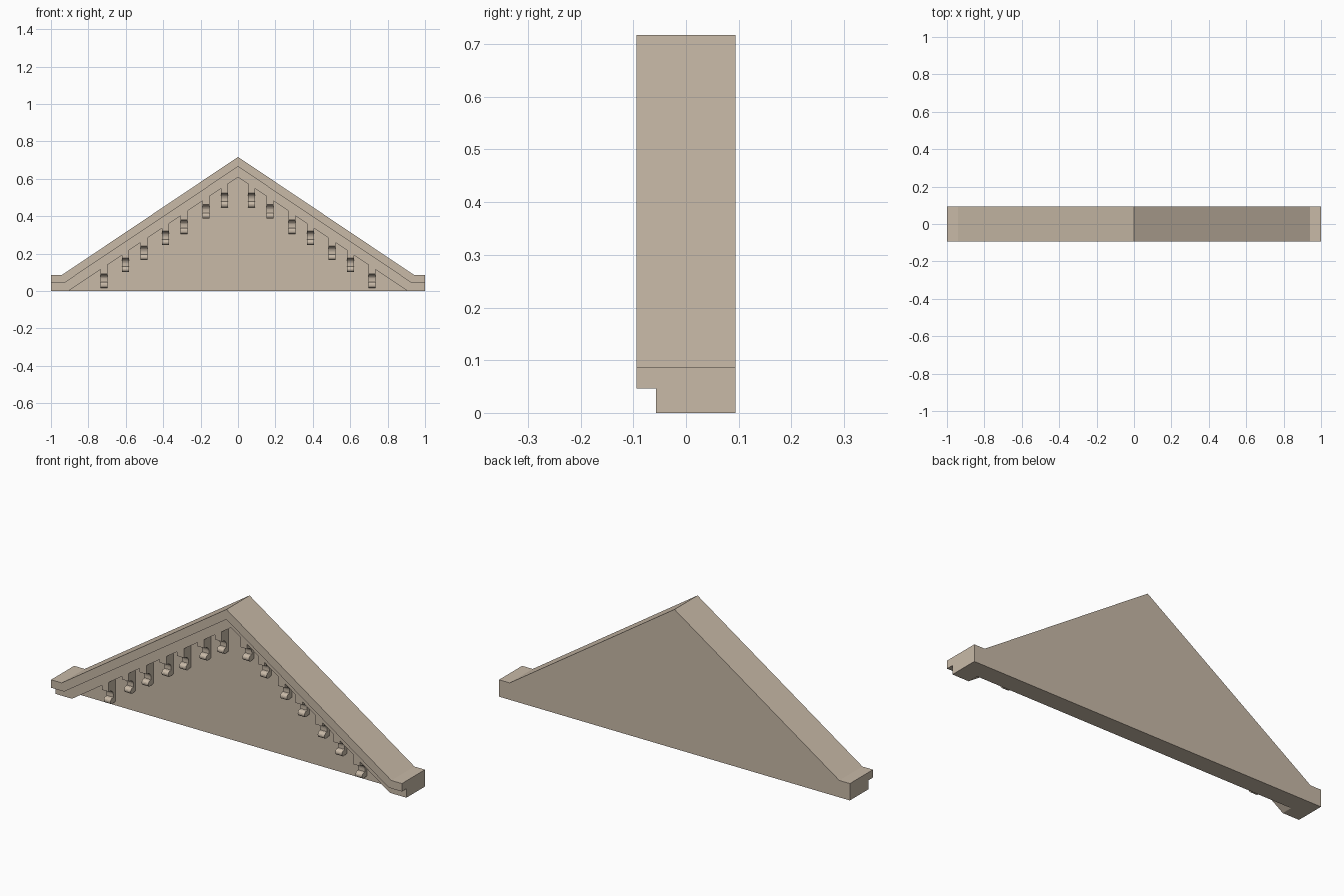
import bpy, bmesh, math

if "Cube" in bpy.data.objects:
    bpy.data.objects.remove(bpy.data.objects["Cube"])

stone = bpy.data.materials.new("stone")
stone.diffuse_color = (0.58, 0.49, 0.39, 1)
stone.use_nodes = True
stone.node_tree.nodes["Principled BSDF"].inputs["Base Color"].default_value = stone.diffuse_color

SLOPE = 0.672
HALF_W = 0.019
BRACKETS = [(0.072, 0.529), (0.172, 0.468), (0.288, 0.387), (0.388, 0.326),
            (0.502, 0.246), (0.602, 0.182), (0.717, 0.098)]


def prism(name, pts, offset):
    """Extrude a closed 3D outline along an offset vector."""
    bm = bmesh.new()
    face = bm.faces.new([bm.verts.new(p) for p in pts])
    out = bmesh.ops.extrude_face_region(bm, geom=[face])
    bmesh.ops.translate(bm, vec=offset,
                        verts=[v for v in out["geom"] if isinstance(v, bmesh.types.BMVert)])
    bmesh.ops.recalc_face_normals(bm, faces=bm.faces)
    mesh = bpy.data.meshes.new(name)
    bm.to_mesh(mesh)
    bm.free()
    mesh.materials.append(stone)
    obj = bpy.data.objects.new(name, mesh)
    bpy.context.collection.objects.link(obj)
    return obj


def gable(name, top, under, y0, y1):
    """Symmetric gable slab; top and under run from the centre to the right."""
    def mirrored(half):
        left = [(-x, z) for x, z in reversed(half) if x > 0]
        return left + half
    outline = mirrored(top) + list(reversed(mirrored(under)))
    return prism(name, [(x, y0, z) for x, z in outline], (0, y1 - y0, 0))


top = [(0, 0.717), (0.94, 0.087), (1, 0.087)]
mid = [(0, 0.665), (0.925, 0.046), (1, 0.046)]

# Solid wall behind the mouldings
gable("tympanum", top, [(1, 0)], 0.0, 0.094)

# Projecting outer moulding
gable("raking_cornice", top, mid, -0.094, -0.057)

# Inner moulding with a block hanging down over each bracket
line = lambda x: 0.609 - SLOPE * x
under = [(0, line(0))]
for x, z in BRACKETS:
    a, b = x - HALF_W, x + HALF_W
    under += [(a, line(a)), (a, z), (b, z), (b, line(b))]
under += [(0.609 / SLOPE, 0), (1, 0)]
gable("inner_moulding", top, under, -0.057, 0.0)

# Bracket side profile: cove under the block, then a small scroll
profile = [(0, 0), (-0.057, 0), (-0.057, -0.006)]
for i in range(7):
    t = math.radians(90 * i / 6)
    profile.append((-0.050 + 0.032 * math.sin(t), -0.036 + 0.028 * math.cos(t)))
profile.append((-0.018, -0.050))
for i in range(10):
    t = math.radians(80 + 210 * i / 9)
    profile.append((-0.026 + 0.015 * math.cos(t), -0.066 + 0.015 * math.sin(t)))
profile.append((0, -0.076))

for side, sign in (("right", 1), ("left", -1)):
    for i, (x, z) in enumerate(BRACKETS):
        prism(f"bracket_{side}_{i + 1}",
              [(sign * x - HALF_W, y, z + dz) for y, dz in profile],
              (2 * HALF_W, 0, 0))
